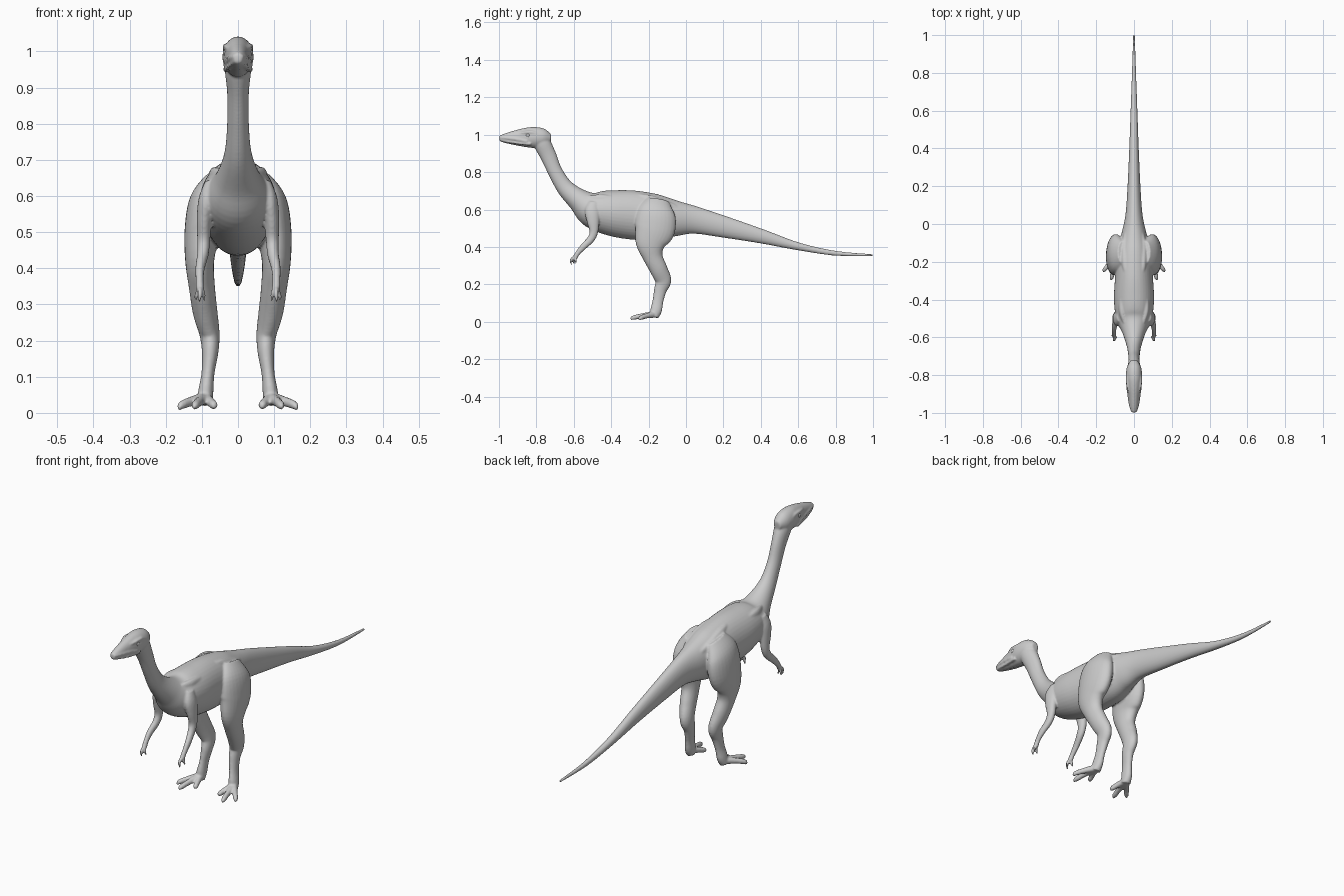
import bpy, bmesh, math
from mathutils import Vector

bm = bmesh.new()


def catmull(p, steps):
    """Smooth interpolation through stations (tuples of any length)."""
    out = []
    for i in range(len(p) - 1):
        a, b, c, d = p[max(i - 1, 0)], p[i], p[i + 1], p[min(i + 2, len(p) - 1)]
        for k in range(steps):
            t = k / steps
            out.append([0.5 * (2 * q + (r - o) * t + (2 * o - 5 * q + 4 * r - s) * t * t
                        + (3 * q - o - 3 * r + s) * t ** 3) for o, q, r, s in zip(a, b, c, d)])
    out.append(list(p[-1]))
    return out


def loft(stations, side=1, n=28, steps=6):
    """Closed tube of elliptical rings; station = x, y, z, half width, half depth."""
    s = catmull(stations, steps)
    pts = [Vector((q[0] * side, q[1], q[2])) for q in s]
    rings = []
    for i, q in enumerate(s):
        t = (pts[min(i + 1, len(s) - 1)] - pts[max(i - 1, 0)]).normalized()
        u = Vector((1, 0, 0))
        u = (u - t * u.dot(t)).normalized()
        v = t.cross(u)
        rx, rn = max(q[3], 0.002), max(q[4], 0.002)
        rings.append([bm.verts.new(pts[i] + u * rx * math.cos(a) + v * rn * math.sin(a))
                      for a in (2 * math.pi * k / n for k in range(n))])
    for r0, r1 in zip(rings, rings[1:]):
        for k in range(n):
            bm.faces.new((r0[k], r0[(k + 1) % n], r1[(k + 1) % n], r1[k]))
    bm.faces.new(rings[0][::-1])
    bm.faces.new(rings[-1])


# tail, torso and neck
loft([(0, *q) for q in [
    (1.0, .356, .005, .006), (.8, .366, .011, .013), (.6, .403, .018, .021),
    (.4, .458, .025, .039), (.2, .508, .034, .058), (.05, .543, .045, .073),
    (-.05, .552, .066, .095), (-.15, .557, .09, .122), (-.28, .57, .1, .131),
    (-.4, .582, .106, .122), (-.5, .602, .094, .099), (-.57, .648, .062, .064),
    (-.645, .715, .038, .046), (-.698, .80, .030, .039), (-.735, .885, .030, .043),
    (-.765, .945, .036, .046), (-.785, .98, .036, .042)]], n=40)

# head
loft([(0, *q) for q in [
    (-.722, .982, .018, .02), (-.76, .984, .038, .048), (-.81, .985, .043, .056),
    (-.86, .985, .037, .051), (-.92, .983, .028, .038), (-.97, .981, .021, .025),
    (-.998, .981, .012, .014)]], n=32)

for side in (1, -1):
    # upper lip, jaw and brow ridges
    loft([(.010, -.994, .986, .005, .005), (.022, -.96, .982, .005, .006),
          (.031, -.9, .974, .005, .008), (.038, -.85, .964, .004, .006)], side, 12)
    loft([(.010, -.990, .971, .004, .004), (.018, -.96, .964, .005, .005),
          (.027, -.9, .954, .006, .006), (.036, -.83, .95, .006, .009)], side, 12)
    loft([(.022, -.9, 1.006, .004, .004), (.034, -.86, 1.012, .006, .007),
          (.037, -.82, 1.012, .006, .008), (.036, -.785, 1.0, .004, .004)], side, 12)

    # leg
    loft([(.062, -.15, .65, .025, .06), (.088, -.16, .585, .046, .1),
          (.1, -.165, .5, .048, .108), (.106, -.187, .42, .040, .083),
          (.1, -.178, .35, .036, .054), (.091, -.146, .28, .034, .047),
          (.079, -.122, .22, .028, .043), (.077, -.137, .17, .023, .034),
          (.083, -.15, .11, .018, .029), (.089, -.16, .06, .021, .031),
          (.092, -.17, .025, .022, .022)], side)

    # toes
    for tx, ty, tz in [(.163, -.25, .008), (.121, -.296, .012), (.064, -.25, .02)]:
        mx, my = (.092 + tx) / 2, (-.165 + ty) / 2
        loft([(.092, -.165, .04, .017, .019), (mx, my, .032, .013, .014),
              (tx * .8 + mx * .2, ty * .8 + my * .2, .021, .011, .012),
              (tx, ty, tz, .004, .005)], side, 14)

    # arm
    loft([(.072, -.49, .635, .02, .03), (.086, -.5, .59, .023, .04),
          (.093, -.497, .54, .021, .034), (.095, -.493, .48, .018, .023),
          (.097, -.51, .44, .016, .020), (.105, -.55, .4, .013, .017),
          (.106, -.58, .365, .011, .013), (.105, -.593, .342, .012, .013)], side, 20)

    # fingers
    for fx, fy, fz in [(.092, -.598, .308), (.106, -.612, .303), (.117, -.588, .312)]:
        loft([(.105, -.588, .352, .007, .007),
              (.4 * .105 + .6 * fx, fy - .003, .332, .007, .007),
              (fx, fy, fz, .004, .004)], side, 12)

    # shoulder blade and hip ridges along the back
    loft([(.05, -.52, .655, .012, .02), (.065, -.46, .655, .016, .026),
          (.066, -.38, .65, .012, .02), (.065, -.32, .64, .006, .01)], side, 14)
    loft([(.04, -.28, .665, .012, .02), (.05, -.2, .652, .018, .026),
          (.05, -.1, .62, .014, .024), (.035, -.02, .585, .01, .02)], side, 14)

bmesh.ops.recalc_face_normals(bm, faces=bm.faces)
mesh = bpy.data.meshes.new("dinosaur_body")
bm.to_mesh(mesh)
bm.free()
body = bpy.data.objects.new("dinosaur_body", mesh)
bpy.context.collection.objects.link(body)

# fuse all parts into one skin
rem = body.modifiers.new("fuse", 'REMESH')
rem.mode = 'VOXEL'
rem.voxel_size = .0048
rem.use_smooth_shade = True
smooth = body.modifiers.new("soften", 'SMOOTH')
smooth.factor = .5
smooth.iterations = 4

# eyes
for side, label in ((1, "left"), (-1, "right")):
    bpy.ops.mesh.primitive_uv_sphere_add(segments=20, ring_count=12, radius=.011,
                                         location=(.034 * side, -.845, .996))
    eye = bpy.context.object
    eye.name = label + "_eye"
    eye.scale = (.7, 1, 1)
    bpy.ops.object.shade_smooth()
